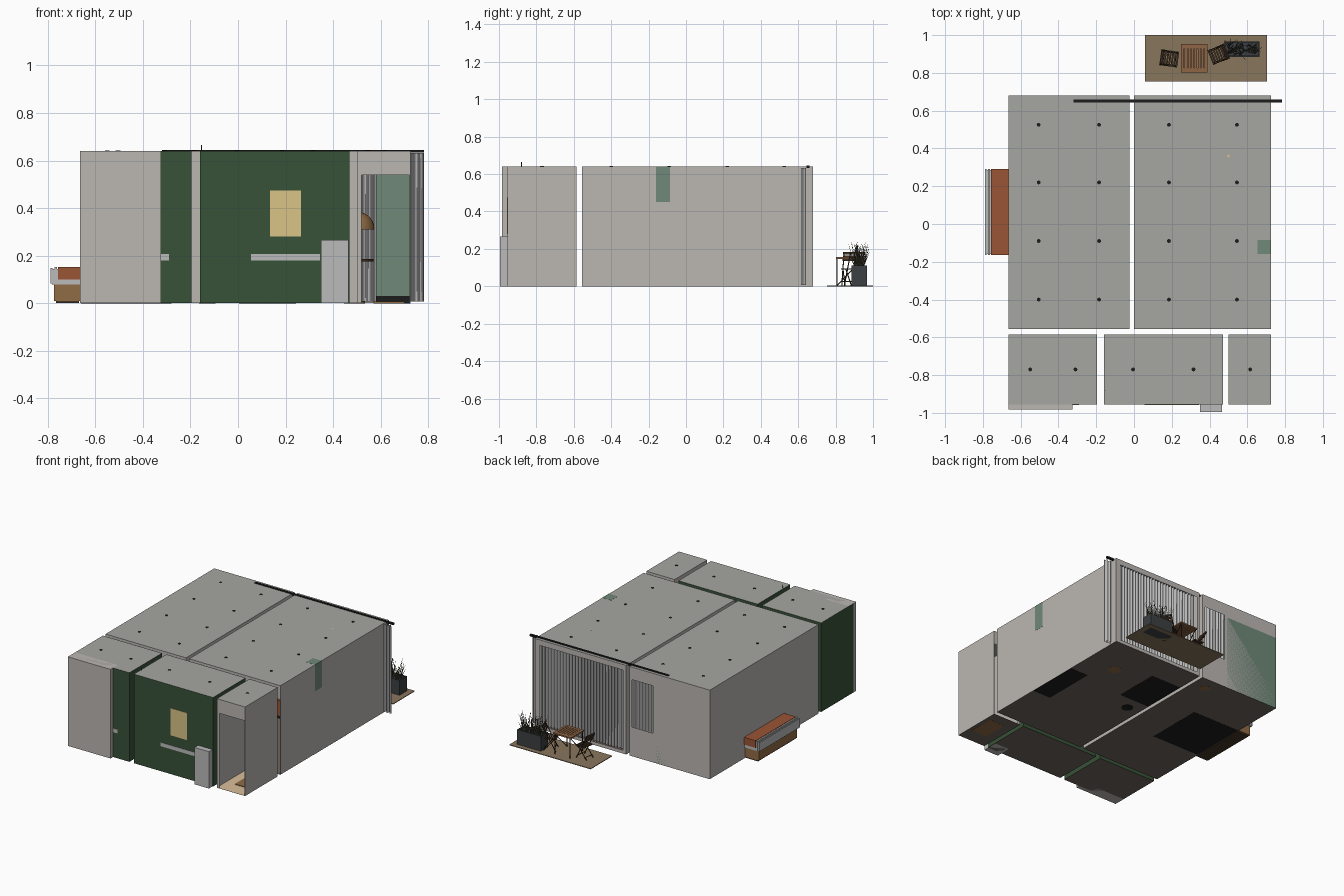
import bpy, bmesh, math, random
from mathutils import Matrix, Vector

if "Cube" in bpy.data.objects:
    bpy.data.objects.remove(bpy.data.objects["Cube"])

random.seed(4)
H = 0.64


def mat(name, r, g, b):
    m = bpy.data.materials.new(name)
    m.diffuse_color = (r, g, b, 1)
    m.use_nodes = True
    m.node_tree.nodes["Principled BSDF"].inputs["Base Color"].default_value = m.diffuse_color
    return m


WALL = mat("plaster", .50, .475, .45)
CEIL = mat("ceiling_grey", .38, .38, .36)
GREEN = mat("dark_green", .04, .085, .04)
SAGE = mat("sage", .16, .25, .19)
FLOOR = mat("floor_brown", .16, .13, .11)
TAN = mat("tan", .70, .52, .32)
WOOD = mat("wood", .28, .15, .06)
TABLE = mat("table_wood", .27, .13, .06)
DARKWOOD = mat("dark_wood", .06, .035, .018)
RUST = mat("rust_fabric", .32, .09, .035)
BLACK = mat("black", .012, .012, .012)
SLATE = mat("slate", .045, .05, .055)
RUG = mat("rug_brown", .25, .18, .11)
GOLD = mat("beige_panel", .70, .55, .24)
GREY = mat("light_grey", .50, .50, .50)
REED = mat("reed", .09, .085, .05)


def finish(bm, name, m, M=None):
    me = bpy.data.meshes.new(name)
    bm.to_mesh(me)
    bm.free()
    ob = bpy.data.objects.new(name, me)
    me.materials.append(m)
    if M:
        ob.matrix_world = M
    bpy.context.collection.objects.link(ob)
    return ob


def add_box(bm, x0, x1, y0, y1, z0, z1):
    S = Matrix.Diagonal((x1 - x0, y1 - y0, z1 - z0, 1))
    T = Matrix.Translation(((x0 + x1) / 2, (y0 + y1) / 2, (z0 + z1) / 2))
    bmesh.ops.create_cube(bm, size=1, matrix=T @ S)


def boxes(name, m, *bs, M=None):
    bm = bmesh.new()
    for b in bs:
        add_box(bm, *b)
    return finish(bm, name, m, M)


def add_bar(bm, p, q, r, r2=None, n=6):
    p, q = Vector(p), Vector(q)
    R = (q - p).to_track_quat('Z', 'Y').to_matrix().to_4x4()
    bmesh.ops.create_cone(bm, cap_ends=True, segments=n, radius1=r,
                          radius2=r if r2 is None else r2, depth=(q - p).length,
                          matrix=Matrix.Translation((p + q) / 2) @ R)


def bars(name, m, r, *segs, n=6, M=None):
    bm = bmesh.new()
    for p, q in segs:
        add_bar(bm, p, q, r, n=n)
    return finish(bm, name, m, M)


def wall(name, m, axis, c, a, b, hole=None):
    """Thin upright sheet on plane axis=c from a to b, with an optional hole (a, b, z0, z1)."""
    rects = [(a, b, 0, H)]
    if hole:
        h0, h1, z0, z1 = hole
        rects = [(a, h0, 0, H), (h1, b, 0, H), (h0, h1, 0, z0), (h0, h1, z1, H)]
    bm = bmesh.new()
    for u0, u1, z0, z1 in rects:
        if u1 - u0 > 1e-4 and z1 - z0 > 1e-4:
            pts = [(u0, z0), (u1, z0), (u1, z1), (u0, z1)]
            bm.faces.new([bm.verts.new((c, u, z) if axis == 'x' else (u, c, z)) for u, z in pts])
    return finish(bm, name, m)


def sheet(name, m, x0, x1, y0, y1, z):
    bm = bmesh.new()
    bm.faces.new([bm.verts.new((x, y, z)) for x, y in ((x0, y0), (x1, y0), (x1, y1), (x0, y1))])
    return finish(bm, name, m)


# Room shells: extents, wall and floor colour, holes in front and back walls, ceiling light positions
DOOR = (.52, .722, 0, .54)
ROWS = (.525, .22, -.09, -.4)
rooms = {
    "bedroom": (-.665, -.025, -.555, .68, WALL, FLOOR, None, (-.215, -.045, .21, .55), (-.505, -.185), ROWS),
    "living_room": (0, .725, -.555, .68, WALL, FLOOR, DOOR, (.025, .69, .025, .60), (.185, .545), ROWS),
    "dressing_room": (-.665, -.195, -.955, -.585, GREEN, FLOOR, None, None, (-.55, -.31), (-.77,)),
    "bathroom": (-.16, .47, -.955, -.585, GREEN, FLOOR, None, None, (-.005, .315), (-.77,)),
    "hallway": (.50, .725, -.955, -.585, WALL, TAN, DOOR, DOOR, (.615,), (-.77,)),
}
for n, (x0, x1, y0, y1, wm, fm, hf, hb, lx, ly) in rooms.items():
    wall(n + "_front_wall", wm, 'y', y0, x0, x1, hf)
    wall(n + "_back_wall", wm, 'y', y1, x0, x1, hb)
    wall(n + "_left_wall", wm, 'x', x0, y0, y1)
    wall(n + "_right_wall", wm, 'x', x1, y0, y1)
    sheet(n + "_ceiling", CEIL, x0, x1, y0, y1, H)
    sheet(n + "_floor", fm, x0, x1, y0, y1, .002)
    sheet(n + "_underside", FLOOR, x0, x1, y0, y1, 0)
    bars(n + "_downlights", BLACK, .01,
         *[((x, y, H - .008), (x, y, H + .002)) for x in lx for y in ly], n=16)

# Front fittings that show through the green walls
boxes("wardrobe", WALL, (-.665, -.325, -.983, -.90, 0, H))
boxes("dressing_shelf", GREY, (-.325, -.29, -.957, -.88, .18, .207))
boxes("wash_counter", GREY, (.055, .345, -.957, -.86, .18, .207))
boxes("wall_mirror", GOLD, (.135, .265, -.958, -.95, .28, .475))
boxes("bath_cabinet", GREY, (.35, .465, -.995, -.88, 0, .265))
bars("shower_pipe", SLATE, .002, ((-.153, -.88, .3), (-.153, -.88, .665)))
boxes("door_mat", WOOD, (.57, .70, -.85, -.66, -.001, .006))

# Curtain rail and pleated curtains
boxes("curtain_rail", BLACK, (-.32, .783, .643, .659, .633, .645))


def curtain(name, x0, x1, y=.628, amp=.014, period=.024):
    bm = bmesh.new()
    n = int((x1 - x0) / period * 8)
    prev = None
    for i in range(n + 1):
        t = i / n
        x = x0 + (x1 - x0) * t
        yy = y + amp * math.sin(2 * math.pi * (x - x0) / period)
        cur = [bm.verts.new((x, yy, z)) for z in (.006, .632)]
        if prev:
            bm.faces.new((prev[0], cur[0], cur[1], prev[1]))
        prev = cur
    for f in bm.faces:
        f.smooth = True
    return finish(bm, name, GREY)


curtain("living_curtain", .015, .782)
curtain("bedroom_curtain", -.32, -.035)

# Bed passing through the left wall
boxes("bed_base", WOOD, (-.775, -.30, -.155, .28, .01, .08))
boxes("bed_feet", DARKWOOD, (-.765, -.67, -.15, .275, 0, .012))
boxes("mattress", GREY, (-.783, -.29, -.16, .285, .078, .143))
boxes("bed_blanket", RUST, (-.757, -.28, -.165, .29, .10, .152))
boxes("bed_head_bands", GREY, (-.789, -.781, -.165, .29, .083, .148), (-.772, -.762, -.165, .29, .083, .153))
boxes("bed_rug", BLACK, (-.66, -.28, -.13, .29, -.001, .006))
boxes("bedroom_closet", SAGE, (-.665, -.24, .56, .68, .0, .54))
bars("bedroom_stool", WOOD, .035, ((-.13, .58, -.001), (-.13, .58, .09)), n=20)

# Kitchen units along the right wall
boxes("kitchen_tall_unit", SAGE, (.58, .725, -.18, -.06, .03, .54))
boxes("kitchen_base", SAGE, (.58, .725, .08, .21, .03, .2))
boxes("kitchen_niche", TABLE, (.585, .725, -.06, .08, .03, .2))
boxes("kitchen_plinth", BLACK, (.58, .725, -.18, .21, -.001, .03))
boxes("kitchen_duct", SAGE, (.655, .7255, -.16, -.085, .45, H + .0008))

# Sofa, side table, dining table and pendant lamp
boxes("sofa_base", BLACK, (.005, .245, .15, .48, -.001, .02))
boxes("sofa", RUST, (.005, .245, .15, .48, .02, .09), (.005, .07, .15, .48, .09, .18),
      (.07, .245, .15, .19, .09, .13), (.07, .245, .44, .48, .09, .13))
bars("side_table", BLACK, .04, ((.10, .05, -.001), (.10, .05, .10)), n=20)
bars("dining_top", DARKWOOD, .08, ((.49, .38, .175), (.49, .38, .185)), n=32)
bars("dining_post", DARKWOOD, .01, ((.49, .38, 0), (.49, .38, .176)), n=12)
bars("dining_foot", WOOD, .045, ((.49, .38, -.001), (.49, .38, .008)), n=24)
bm = bmesh.new()
bmesh.ops.create_uvsphere(bm, u_segments=24, v_segments=12, radius=.075)
bmesh.ops.delete(bm, geom=[v for v in bm.verts if v.co.z < -.001], context='VERTS')
for f in bm.faces:
    f.smooth = True
finish(bm, "pendant_shade", WOOD, Matrix.Translation((.5, .36, .31)))
bars("pendant_cord", BLACK, .002, ((.5, .36, .38), (.5, .36, H)))
bars("pendant_rose", GOLD, .007, ((.5, .36, .63), (.5, .36, H + .001)), n=16)

# Terrace rug and slatted table
boxes("terrace_rug", RUG, (.058, .705, .755, 1.0, 0, .005))
boxes("terrace_table_frame", TABLE, (.248, .265, .803, .952, .147, .157), (.373, .39, .803, .952, .147, .157),
      (.265, .373, .803, .825, .147, .157), (.265, .373, .93, .952, .147, .157))
boxes("terrace_table_slats", TABLE, *[(.268 + i * .0175, .282 + i * .0175, .825, .93, .149, .156) for i in range(6)])
bars("terrace_table_legs", DARKWOOD, .003,
     *[((x, y0, .005), (x, y1, .148)) for x in (.258, .38) for y0, y1 in ((.808, .808), (.947, .947), (.808, .947))])


# Folding chairs, backrest at local -x
def chair(name, x, y, deg):
    M = Matrix.Translation((x, y, .005)) @ Matrix.Rotation(math.radians(deg), 4, 'Z')
    segs = []
    for s in (-.038, .038):
        segs += [((.04, s, 0), (-.05, s, .175)), ((-.045, s * .85, 0), (.035, s * .85, .088))]
    segs += [((.03, -.038, .02), (.03, .038, .02)), ((-.036, -.033, .02), (-.036, .033, .02))]
    bars(name + "_frame", DARKWOOD, .003, *segs, M=M)
    boxes(name + "_seat", DARKWOOD, *[(-.03 + i * .013, -.021 + i * .013, -.042, .042, .085, .091)
                                      for i in range(6)], M=M)
    boxes(name + "_back", DARKWOOD, *[(-.037 - i * .007, -.031 - i * .007, -.043, .043, .130 + i * .017, .143 + i * .017)
                                      for i in range(3)], M=M)


chair("left_chair", .19, .876, -8)
chair("right_chair", .445, .897, 202)

# Planter with tall reeds
boxes("planter", SLATE, (.477, .665, .885, .967, 0, .10), (.477, .665, .885, .892, .1, .112),
      (.477, .665, .96, .967, .1, .112), (.477, .484, .892, .96, .1, .112), (.658, .665, .892, .96, .1, .112))
bm = bmesh.new()
for i in range(80):
    p = Vector((random.uniform(.50, .645), random.uniform(.90, .95), .098))
    d = Vector((random.uniform(-.04, .04), random.uniform(-.035, .035), random.uniform(.05, .14)))
    add_bar(bm, p, p + d, .0026, .0006, n=4)
finish(bm, "reeds", REED)
